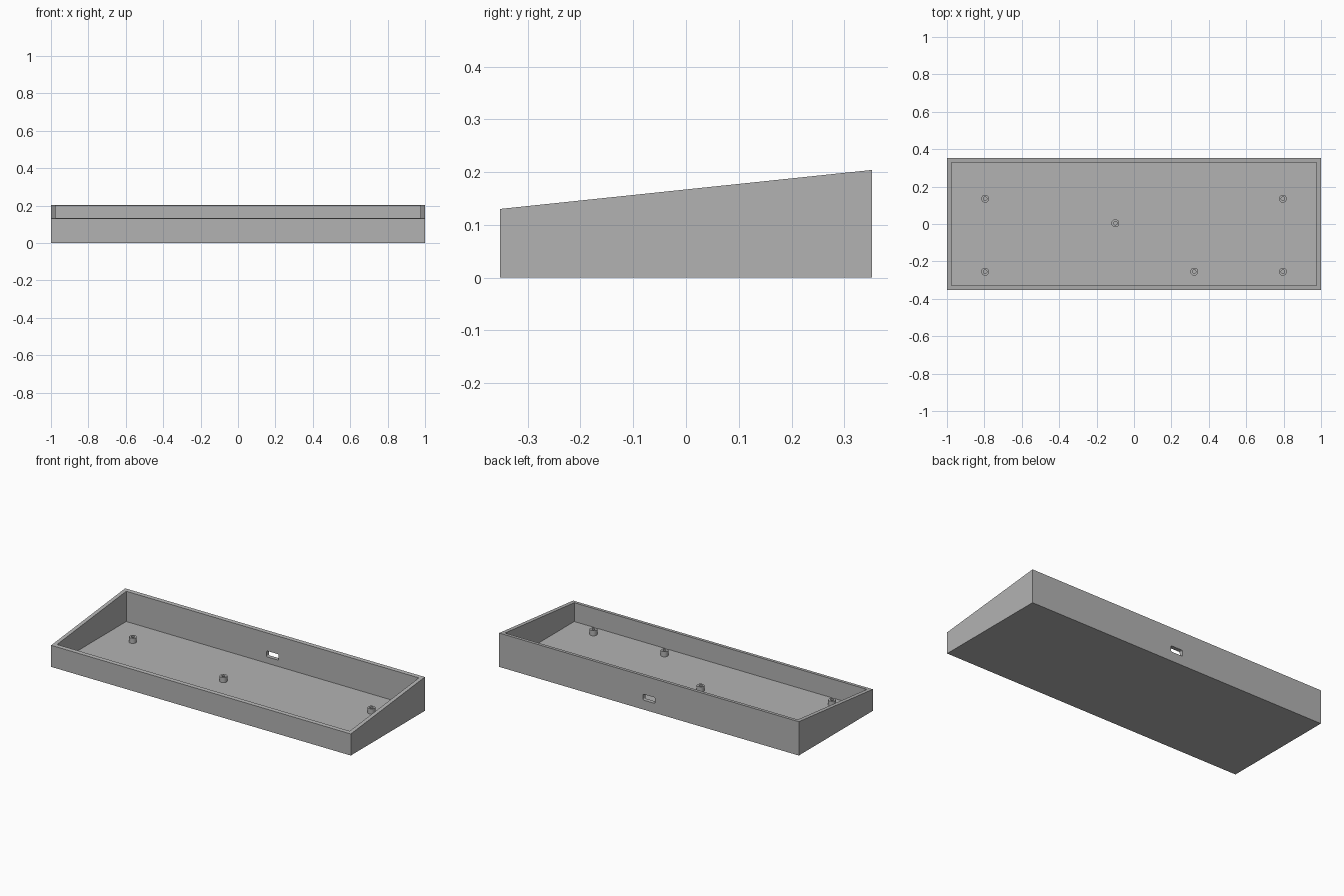
import bpy, bmesh, math
from mathutils import Matrix

if "Cube" in bpy.data.objects:
    bpy.data.objects.remove(bpy.data.objects["Cube"])

HX, HY = 1.0, 0.353            # half width and half depth
Z_FRONT, Z_BACK = 0.13, 0.204  # rim heights
WALL, FLOOR = 0.0235, 0.019

grey = bpy.data.materials.new("plain grey")
grey.diffuse_color = (0.45, 0.45, 0.45, 1)
grey.use_nodes = True
grey.node_tree.nodes["Principled BSDF"].inputs["Base Color"].default_value = grey.diffuse_color


def make_object(name, bm):
    bmesh.ops.recalc_face_normals(bm, faces=bm.faces)
    mesh = bpy.data.meshes.new(name)
    bm.to_mesh(mesh)
    bm.free()
    obj = bpy.data.objects.new(name, mesh)
    bpy.context.collection.objects.link(obj)
    mesh.materials.append(grey)
    return obj


def box(lo, hi):
    bm = bmesh.new()
    bmesh.ops.create_cube(bm, size=1)
    for v in bm.verts:
        v.co = [lo[i] if v.co[i] < 0 else hi[i] for i in range(3)]
    return bm


def cut(target, cutter):
    mod = target.modifiers.new("cut", 'BOOLEAN')
    mod.operation, mod.solver, mod.object = 'DIFFERENCE', 'EXACT', cutter
    bpy.context.view_layer.objects.active = target
    bpy.ops.object.modifier_apply(modifier=mod.name)
    bpy.data.objects.remove(cutter)


# Wedge shaped tray body with a sloping rim
bm = box((-HX, -HY, 0), (HX, HY, 1))
for v in bm.verts:
    if v.co.z > 0.5:
        v.co.z = Z_BACK if v.co.y > 0 else Z_FRONT
tray = make_object("tray", bm)

# Open cavity
cut(tray, make_object("cavity_cutter",
    box((-HX + WALL, -HY + WALL, FLOOR), (HX - WALL, HY - WALL, 0.5))))

# Cable slot through the back wall, with rounded corners
bm = box((-0.041, HY - 0.06, 0.057), (0.041, HY + 0.05, 0.093))
edges = [e for e in bm.edges if abs(e.verts[0].co.y - e.verts[1].co.y) > 0.05]
bmesh.ops.bevel(bm, geom=edges, offset=0.008, segments=4, profile=0.5,
                affect='EDGES')
cut(tray, make_object("slot_cutter", bm))


# Hollow screw posts on the floor
def screw_post(name, x, y, r_out=0.021, r_in=0.0095, height=0.031, n=32):
    bm = bmesh.new()
    rings = []
    for r, z in ((r_out, 0), (r_out, height), (r_in, height), (r_in, 0)):
        rings.append([bm.verts.new((r * math.cos(2 * math.pi * i / n),
                                    r * math.sin(2 * math.pi * i / n), z))
                      for i in range(n)])
    for k in range(4):
        a, b = rings[k], rings[(k + 1) % 4]
        for i in range(n):
            j = (i + 1) % n
            bm.faces.new((a[i], a[j], b[j], b[i]))
    bm.transform(Matrix.Translation((x, y, FLOOR)))
    obj = make_object(name, bm)
    bpy.ops.object.select_all(action='DESELECT')
    obj.select_set(True)
    bpy.context.view_layer.objects.active = obj
    bpy.ops.object.shade_smooth_by_angle(angle=math.radians(30))


posts = [(sx * 0.796, y) for sx in (-1, 1) for y in (0.135, -0.255)]
posts += [(-0.1, 0.004), (0.322, -0.255)]
for i, (x, y) in enumerate(posts):
    screw_post(f"screw_post_{i + 1}", x, y)
